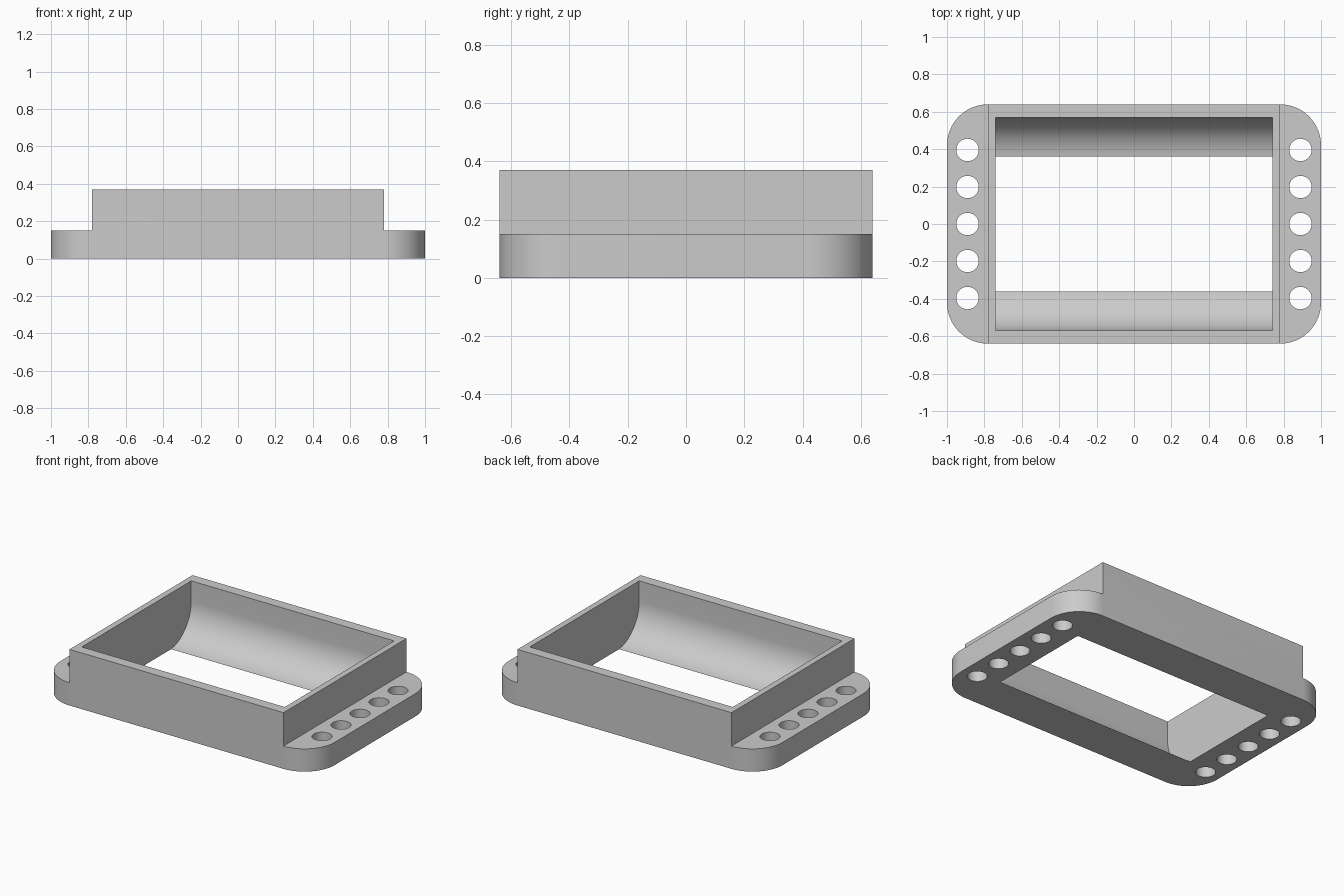
import bpy, bmesh
from math import sin, cos, pi, atan2, sqrt
from mathutils import Vector

cube = bpy.data.objects.get("Cube")
if cube:
    bpy.data.objects.remove(cube, do_unlink=True)

HALF_X, HALF_Y = 1.0, 0.64      # outer size
BODY_X, TOP = 0.78, 0.37        # raised frame
FLANGE = 0.15                   # end flange thickness
CORNER = HALF_X - BODY_X        # flange corner radius
WALL_X, WALL_Y, SLOT_Y = 0.74, 0.57, 0.36
COVE = 0.24                     # radius of the curved inner walls

grey = bpy.data.materials.new("light grey")
grey.use_nodes = True
colour = (0.6, 0.6, 0.6, 1)
grey.diffuse_color = colour
grey.node_tree.nodes["Principled BSDF"].inputs["Base Color"].default_value = colour


def arc(cx, cy, r, start, end, steps):
    angles = [start + (end - start) * i / steps for i in range(steps + 1)]
    return [(cx + r * cos(a), cy + r * sin(a)) for a in angles]


def add_prism(bm, points, offset):
    """Extrude a closed outline of 3D points along offset."""
    face = bm.faces.new([bm.verts.new(p) for p in points])
    out = bmesh.ops.extrude_face_region(bm, geom=[face])
    moved = [g for g in out["geom"] if isinstance(g, bmesh.types.BMVert)]
    bmesh.ops.translate(bm, verts=moved, vec=Vector(offset))


def make_object(name, bm):
    bmesh.ops.recalc_face_normals(bm, faces=bm.faces)
    mesh = bpy.data.meshes.new(name)
    bm.to_mesh(mesh)
    bm.free()
    mesh.materials.append(grey)
    obj = bpy.data.objects.new(name, mesh)
    bpy.context.collection.objects.link(obj)
    return obj


def cut(target, cutter):
    cutter.hide_render = True
    mod = target.modifiers.new("cut", "BOOLEAN")
    mod.operation, mod.solver, mod.object = "DIFFERENCE", "EXACT", cutter
    bpy.context.view_layer.objects.active = target
    bpy.ops.object.modifier_apply(modifier=mod.name)
    bpy.data.objects.remove(cutter, do_unlink=True)


# Rounded block
bm = bmesh.new()
outline = []
for i, (sx, sy) in enumerate([(1, 1), (-1, 1), (-1, -1), (1, -1)]):
    outline += arc(sx * BODY_X, sy * (HALF_Y - CORNER), CORNER,
                   i * pi / 2, (i + 1) * pi / 2, 16)
add_prism(bm, [(x, y, 0) for x, y in outline], (0, 0, TOP))
frame = make_object("mounting_frame", bm)

# Steps down to the end flanges
bm = bmesh.new()
for s in (-1, 1):
    step = [(s * BODY_X, -1, FLANGE), (s * 1.2, -1, FLANGE),
            (s * 1.2, -1, 1), (s * BODY_X, -1, 1)]
    add_prism(bm, step, (0, 2, 0))
cut(frame, make_object("step_cutter", bm))

# Window with coved long walls, and the rows of mounting holes
bm = bmesh.new()
cy = WALL_Y - COVE
cz = sqrt(COVE ** 2 - (SLOT_Y - cy) ** 2)
cove = arc(cy, cz, COVE, atan2(-cz, SLOT_Y - cy), 0, 20)
side = [(SLOT_Y, -0.1)] + cove + [(WALL_Y, 0.5)]
profile = side + [(-y, z) for y, z in reversed(side)]
add_prism(bm, [(-WALL_X, y, z) for y, z in profile], (2 * WALL_X, 0, 0))
for s in (-1, 1):
    for i in range(-2, 3):
        ring = arc(s * 0.89, i * 0.198, 0.06, 0, 2 * pi, 32)[:-1]
        add_prism(bm, [(x, y, -0.1) for x, y in ring], (0, 0, 0.4))
cut(frame, make_object("opening_cutter", bm))

# Smooth curves, sharp edges
bpy.ops.object.select_all(action="DESELECT")
frame.select_set(True)
bpy.context.view_layer.objects.active = frame
bpy.ops.object.shade_smooth_by_angle(angle=pi / 6)
